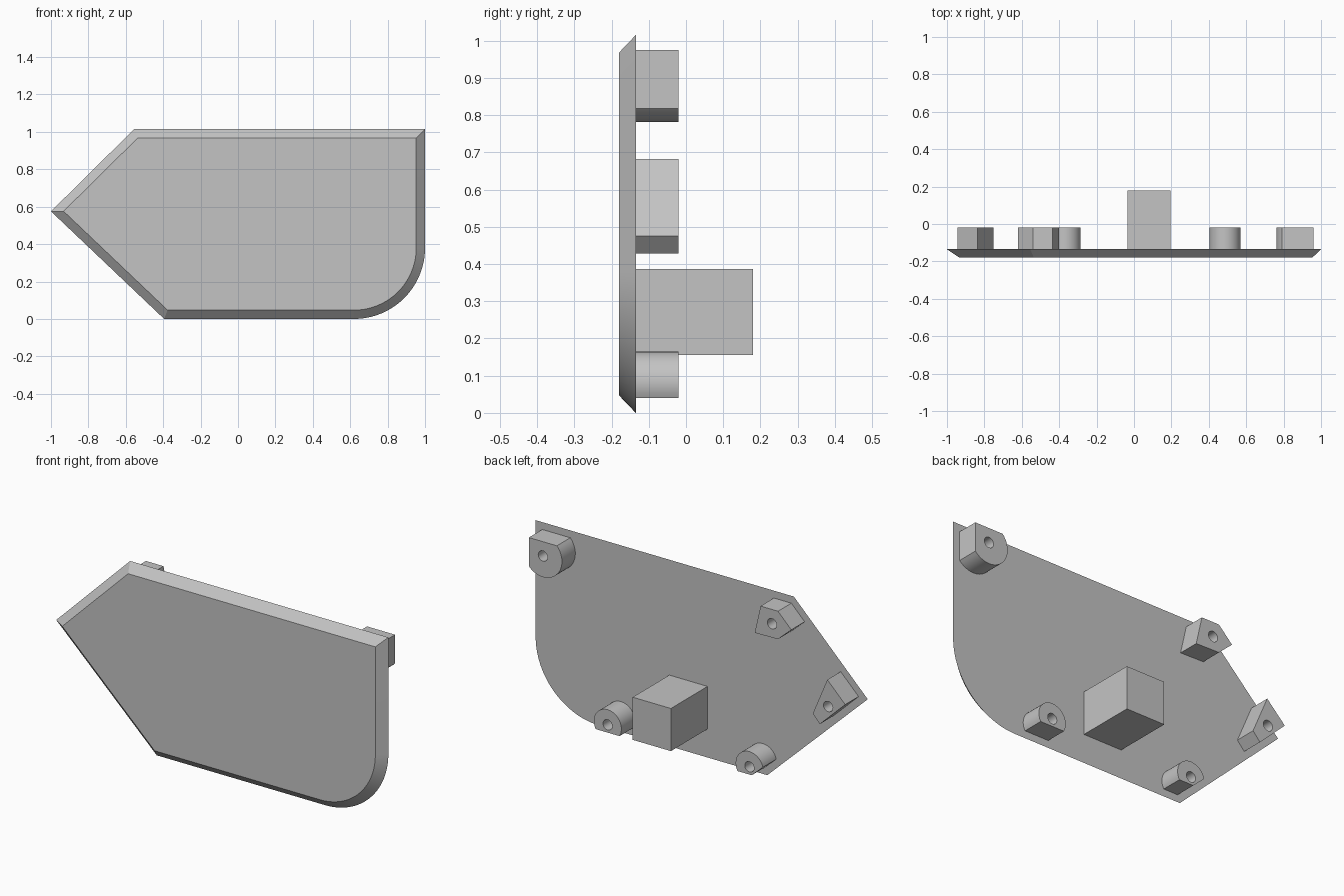
import bpy
import bmesh
from math import cos, sin, pi, radians, asin, acos

cube = bpy.data.objects.get("Cube")
if cube:
    bpy.data.objects.remove(cube, do_unlink=True)

gray = bpy.data.materials.new("plain gray")
gray.use_nodes = True
gray.diffuse_color = (0.55, 0.55, 0.55, 1)
gray.node_tree.nodes["Principled BSDF"].inputs["Base Color"].default_value = gray.diffuse_color

BACK = -0.135      # rear surface of the plate
FRONT = -0.18
BOSS_END = -0.02


def arc(cx, cz, r, a0, a1, n=24):
    """Points of an arc in the x-z plane, angles in radians."""
    return [(cx + r * cos(a0 + (a1 - a0) * i / n),
             cz + r * sin(a0 + (a1 - a0) * i / n)) for i in range(n + 1)]


def loop(bm, points, y):
    verts = [bm.verts.new((x, y, z)) for x, z in points]
    return verts, [bm.edges.new((v, verts[i - 1])) for i, v in enumerate(verts)]


def finish(bm, name):
    bmesh.ops.recalc_face_normals(bm, faces=bm.faces[:])
    mesh = bpy.data.meshes.new(name)
    bm.to_mesh(mesh)
    bm.free()
    mesh.materials.append(gray)
    obj = bpy.data.objects.new(name, mesh)
    bpy.context.collection.objects.link(obj)
    bpy.ops.object.select_all(action='DESELECT')
    obj.select_set(True)
    bpy.context.view_layer.objects.active = obj
    bpy.ops.object.shade_smooth_by_angle(angle=radians(25))
    return obj


def prism(name, points, y0, y1, hole=None):
    """Extrude an x-z outline along y, with an optional round bore."""
    bm = bmesh.new()
    verts, edges = loop(bm, points, y0)
    if hole:
        edges += loop(bm, arc(*hole, 0.028, 0, 2 * pi, 24)[:-1], y0)[1]
        bmesh.ops.triangle_fill(bm, edges=edges, use_beauty=True, normal=(0, 1, 0))
        bmesh.ops.dissolve_limit(bm, angle_limit=0.01, verts=[], edges=[])
    else:
        bm.faces.new(verts)
    made = bmesh.ops.extrude_face_region(bm, geom=bm.faces[:], use_keep_orig=True)
    moved = [v for v in made["geom"] if isinstance(v, bmesh.types.BMVert)]
    bmesh.ops.translate(bm, verts=moved, vec=(0, y1 - y0, 0))
    return finish(bm, name)


# Plate with a bevelled front rim and one rounded lower corner
outline = [(-1, 0.575), (-0.395, 0)] + arc(0.62, 0.38, 0.38, -pi / 2, 0, 32)
outline += [(1, 1.015), (-0.555, 1.015)]
bm = bmesh.new()
verts, _ = loop(bm, outline, BACK)
face = bm.faces.new(verts)
face.normal_update()
bmesh.ops.inset_region(bm, faces=[face], thickness=0.047, depth=BACK - FRONT,
                       use_boundary=True, use_even_offset=True)
rim = [e for e in bm.edges if e.is_boundary]
bmesh.ops.holes_fill(bm, edges=rim, sides=0)
finish(bm, "plate")

# Central mounting block
prism("mounting_block", [(-0.035, 0.155), (0.195, 0.155), (0.195, 0.387), (-0.035, 0.387)],
      BACK, 0.18)

# Upper corner boss: round with two flats meeting in a square corner
cx, cz, r = 0.876, 0.897, 0.115
top, side = 0.975, 0.96
corner = arc(cx, cz, r, pi - asin((top - cz) / r), 2 * pi - acos((side - cx) / r))
prism("upper_left_boss", corner + [(side, top)], BACK, BOSS_END, (cx, cz))

# Angular bosses along the pointed end
prism("upper_right_boss",
      [(-0.54, 0.975), (-0.435, 0.975), (-0.40, 0.82), (-0.54, 0.823), (-0.62, 0.895)],
      BACK, BOSS_END, (-0.504, 0.897))
prism("tip_boss", [(-0.945, 0.575), (-0.837, 0.682), (-0.75, 0.475), (-0.792, 0.428)],
      BACK, BOSS_END, (-0.842, 0.537))

# Lower bosses: round with a flat underside, one also cut along the slanted edge
r, drop = 0.083, 0.042
dip = asin(drop / r)
prism("lower_left_boss", arc(0.486, 0.082, r, -dip, pi + dip), BACK, BOSS_END, (0.486, 0.082))
slant = radians(136.5)
cut_end = slant + dip
knee = (-0.365 - drop * 0.4, 0.082 - drop)
prism("lower_right_boss", arc(-0.368, 0.082, r, -dip, cut_end) + [knee],
      BACK, BOSS_END, (-0.368, 0.082))
